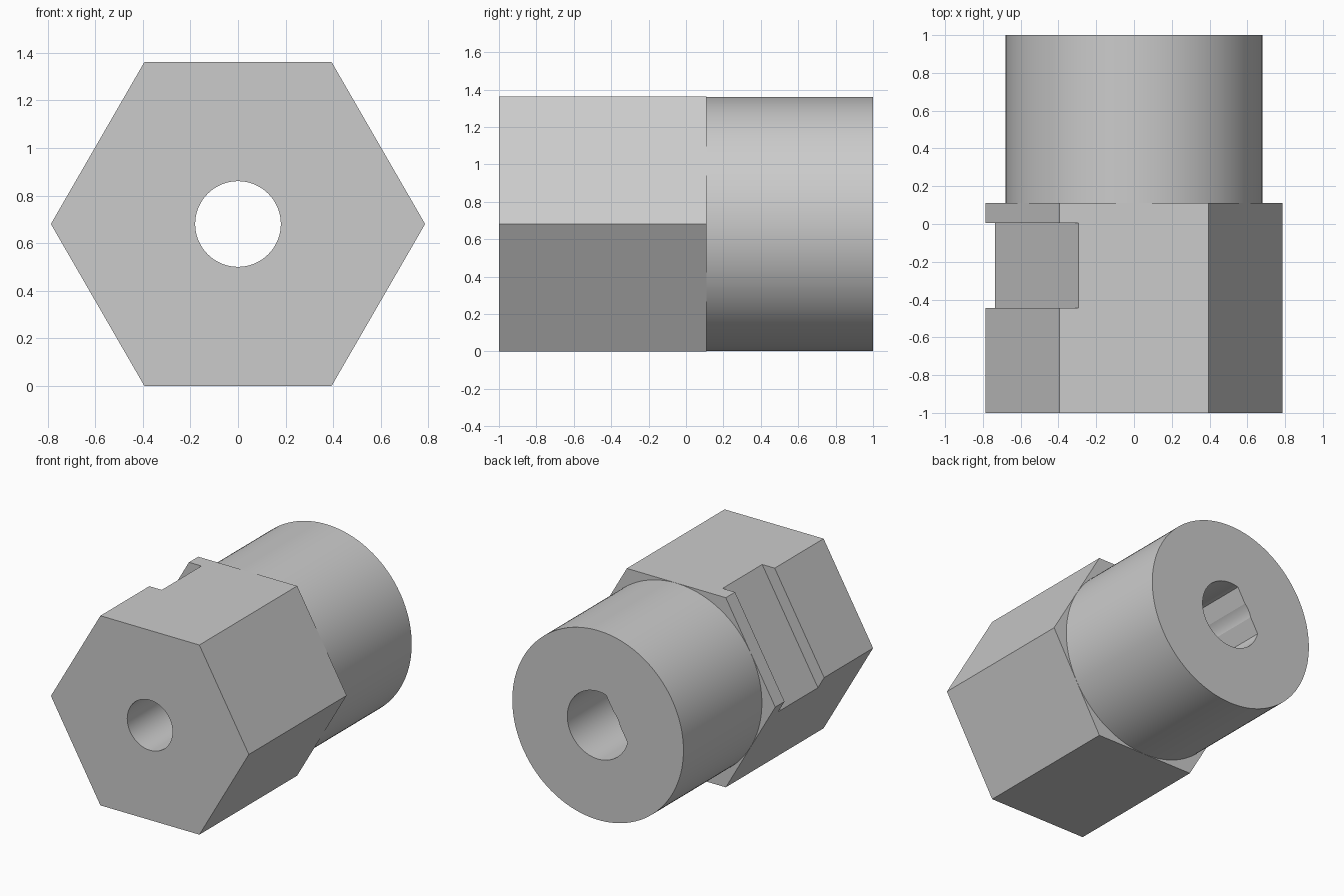
import bpy
import bmesh
from math import cos, sin, acos, pi, radians

cube = bpy.data.objects.get("Cube")
if cube:
    bpy.data.objects.remove(cube, do_unlink=True)

APOTHEM = 0.681          # half the width across the hex flats, also axis height
FLAT_ANGLE = radians(150)  # direction of the hex flat carrying the notch

grey = bpy.data.materials.new("plain grey")
grey.use_nodes = True
grey.diffuse_color = (0.6, 0.6, 0.6, 1)
grey.node_tree.nodes["Principled BSDF"].inputs["Base Color"].default_value = (0.6, 0.6, 0.6, 1)


def arc(radius, count, start=0.0, sweep=2 * pi, closed=True):
    """Points on a circle, or on an open arc including both ends."""
    steps = count if closed else count - 1
    return [(radius * cos(start + sweep * i / steps),
             radius * sin(start + sweep * i / steps)) for i in range(count)]


def prism(name, profile, y0, y1):
    """Extrude an x-z profile around the main axis from y0 to y1."""
    bm = bmesh.new()
    face = bm.faces.new([bm.verts.new((x, y0, z + APOTHEM)) for x, z in profile])
    ext = bmesh.ops.extrude_face_region(bm, geom=[face])
    moved = [v for v in ext["geom"] if isinstance(v, bmesh.types.BMVert)]
    bmesh.ops.translate(bm, verts=moved, vec=(0, y1 - y0, 0))
    bmesh.ops.recalc_face_normals(bm, faces=bm.faces)
    mesh = bpy.data.meshes.new(name)
    bm.to_mesh(mesh)
    bm.free()
    mesh.materials.append(grey)
    obj = bpy.data.objects.new(name, mesh)
    bpy.context.collection.objects.link(obj)
    return obj


def combine(target, tool, operation):
    """Apply a boolean and discard the tool."""
    tool.hide_render = True
    mod = target.modifiers.new(tool.name, "BOOLEAN")
    mod.operation = operation
    mod.solver = "EXACT"
    mod.object = tool
    bpy.context.view_layer.objects.active = target
    bpy.ops.object.modifier_apply(modifier=mod.name)
    bpy.data.objects.remove(tool, do_unlink=True)


# Hexagonal head with round sleeve behind it
body = prism("hex_adapter_body", arc(APOTHEM / cos(pi / 6), 6), -1, 0.11)
combine(body, prism("round_sleeve", arc(APOTHEM - 0.001, 128), -0.1, 1), "UNION")

# Shallow notch across one hex flat
c, s = cos(FLAT_ANGLE), sin(FLAT_ANGLE)
notch = [(d * c - t * s, d * s + t * c)
         for d, t in ((0.595, -0.8), (1, -0.8), (1, 0.8), (0.595, 0.8))]
combine(body, prism("notch_cutter", notch, -0.445, 0.005), "DIFFERENCE")

# D-shaped shaft bore from the back, flat side towards the notch
BORE, BORE_FLAT = 0.243, 0.173
half = acos(BORE_FLAT / BORE)
d_profile = arc(BORE, 56, FLAT_ANGLE + half, 2 * (pi - half), closed=False)
combine(body, prism("d_bore_cutter", d_profile, 0.11, 1.2), "DIFFERENCE")

# Round screw hole right through
combine(body, prism("screw_hole_cutter", arc(0.18, 72), -1.2, 1.3), "DIFFERENCE")

bpy.ops.object.select_all(action="DESELECT")
body.select_set(True)
bpy.context.view_layer.objects.active = body
bpy.ops.object.shade_smooth_by_angle(angle=radians(10))
